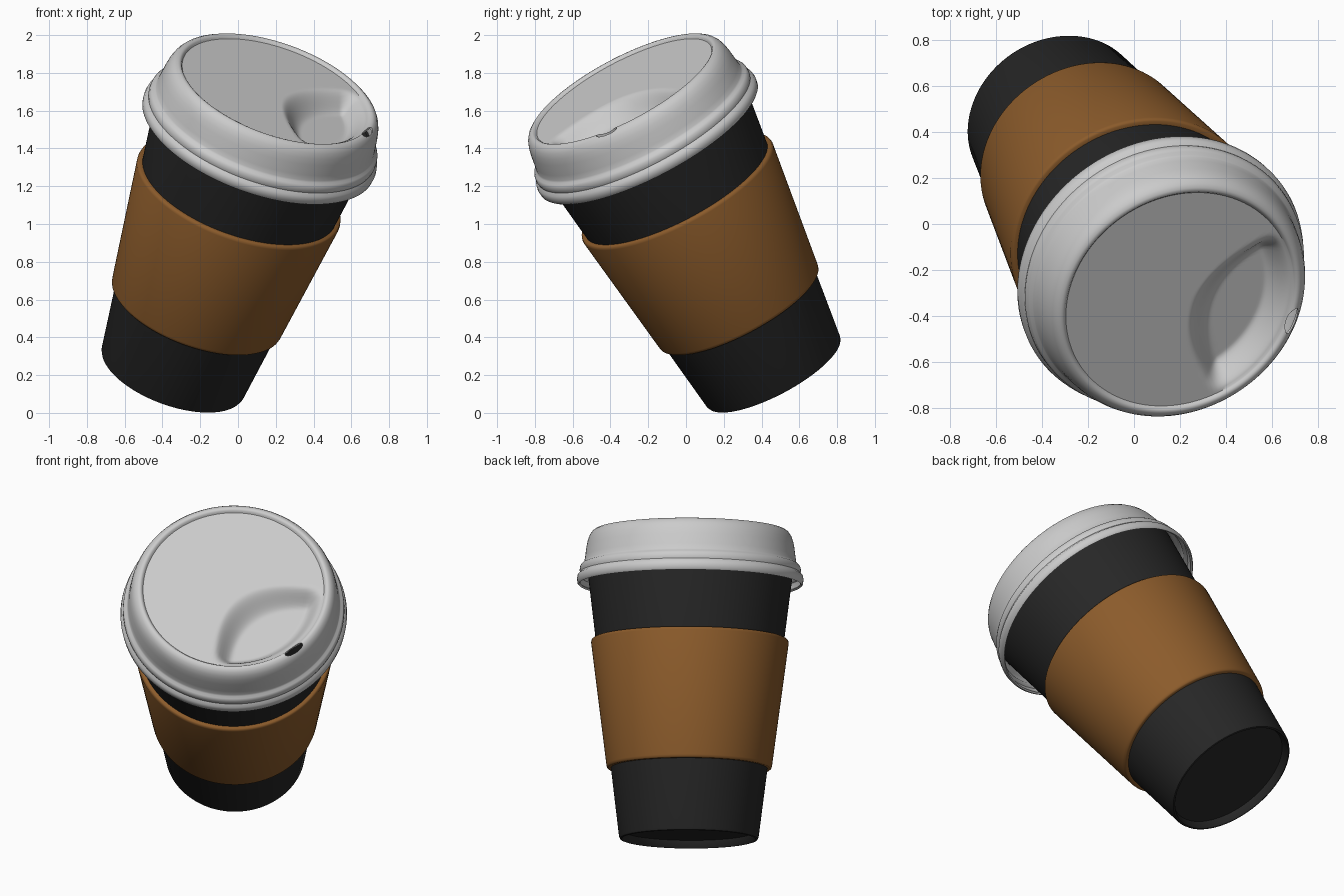
import bpy, bmesh, math
from mathutils import Matrix, Vector

if "Cube" in bpy.data.objects:
    bpy.data.objects.remove(bpy.data.objects["Cube"])

# Tilted cup frame: axis, drinking side and base centre
axis = Vector((0.307, -0.448, 0.84)).normalized()
side = Vector((0.89, -0.18, -0.419))
side = (side - axis * side.dot(axis)).normalized()
across = axis.cross(side)
FRAME = Matrix.Translation((-0.346, 0.466, 0.213)) @ Matrix((side, across, axis)).transposed().to_4x4()


def material(name, rgb):
    m = bpy.data.materials.new(name)
    m.diffuse_color = (*rgb, 1)
    m.use_nodes = True
    m.node_tree.nodes["Principled BSDF"].inputs["Base Color"].default_value = m.diffuse_color
    return m


def lathe(name, profile, segs=128, closed=False, mat=None, shift=None):
    """Revolve (radius, height) points; radius 0 becomes a pole."""
    bm = bmesh.new()
    rings = []
    for r, h in profile:
        if r == 0:
            rings.append([bm.verts.new((0, 0, h))] * segs)
            continue
        ring = []
        for j in range(segs):
            t = 2 * math.pi * j / segs
            x, y = r * math.cos(t), r * math.sin(t)
            ring.append(bm.verts.new((x, y, h + (shift(x, y, h) if shift else 0))))
        rings.append(ring)
    pairs = list(zip(rings, rings[1:])) + ([(rings[-1], rings[0])] if closed else [])
    for a, b in pairs:
        for j in range(segs):
            k = (j + 1) % segs
            bm.faces.new(list(dict.fromkeys((a[j], a[k], b[k], b[j]))))
    me = bpy.data.meshes.new(name)
    bm.to_mesh(me)
    bm.free()
    ob = bpy.data.objects.new(name, me)
    bpy.context.collection.objects.link(ob)
    ob.matrix_world = FRAME
    if mat:
        me.materials.append(mat)
    return ob


def finish(ob, angle=35):
    bpy.ops.object.select_all(action='DESELECT')
    ob.select_set(True)
    bpy.context.view_layer.objects.active = ob
    for m in list(ob.modifiers):
        bpy.ops.object.modifier_apply(modifier=m.name)
    bpy.ops.object.shade_smooth_by_angle(angle=math.radians(angle))


def wall(h):
    return 0.398 + 0.123 * h


# Paper cup with recessed base and hollow inside
cup = lathe("cup", [(0, 0.045), (0.37, 0.045), (0.38, 0.005), (0.385, 0), (0.394, 0.003),
                    (wall(0.015), 0.015), (wall(1.6), 1.6), (wall(1.6) - 0.015, 1.6),
                    (wall(0.06) - 0.015, 0.06), (0, 0.06)],
            mat=material("black_card", (0.02, 0.02, 0.02)))
finish(cup)

# Sleeve with rounded edges
lo, hi, t = 0.41, 1.155, 0.026
sleeve = lathe("sleeve", [(wall(lo) - 0.005, lo), (wall(lo) + 0.016, lo), (wall(lo) + 0.023, lo + 0.006),
                          (wall(lo) + t, lo + 0.018), (wall(hi) + t, hi - 0.018),
                          (wall(hi) + 0.023, hi - 0.006), (wall(hi) + 0.016, hi), (wall(hi) - 0.005, hi)],
               closed=True, mat=material("brown_card", (0.26, 0.105, 0.024)))
finish(sleeve, 50)


def smooth(x):
    x = min(1, max(0, x))
    return x * x * (3 - 2 * x)


# Sipping hollow in the lid top
def hollow(x, y, h):
    if h < 1.765 or h > 1.7755:
        return 0
    inner = (x - 0.06 - 1.6 * y * y) / 0.15
    return -0.1 * smooth(inner) * smooth((0.518 - math.hypot(x, y)) / 0.1)


# Lid: flange beads, side wall, rounded crest, then flat top
profile = [(0.638, 1.472), (0.646, 1.48), (0.649, 1.505), (0.645, 1.525), (0.634, 1.535), (0.631, 1.54),
           (0.634, 1.552), (0.632, 1.572), (0.624, 1.585), (0.612, 1.592), (0.607, 1.602), (0.603, 1.63),
           (0.595, 1.69), (0.588, 1.725), (0.578, 1.752), (0.564, 1.773), (0.548, 1.784),
           (0.536, 1.786), (0.527, 1.782), (0.522, 1.775)]
profile += [(0.518 * (1 - i / 50), 1.77) for i in range(50)] + [(0, 1.77)]
lid = lathe("lid", profile, segs=160, shift=hollow)
sol = lid.modifiers.new("thickness", 'SOLIDIFY')
sol.thickness, sol.offset = 0.012, -1

# Sip hole cutter
bpy.ops.mesh.primitive_cylinder_add(vertices=40, radius=1, depth=2)
cutter = bpy.context.object
cutter.name = "sip_hole_cutter"
cutter.matrix_world = FRAME @ Matrix.Translation((0.54, 0.01, 1.78)) @ Matrix.Diagonal((0.021, 0.062, 0.06, 1))
cutter.hide_render = True
cut = lid.modifiers.new("sip_hole", 'BOOLEAN')
cut.operation, cut.object, cut.solver = 'DIFFERENCE', cutter, 'EXACT'
finish(lid, 40)
bpy.data.objects.remove(cutter)
